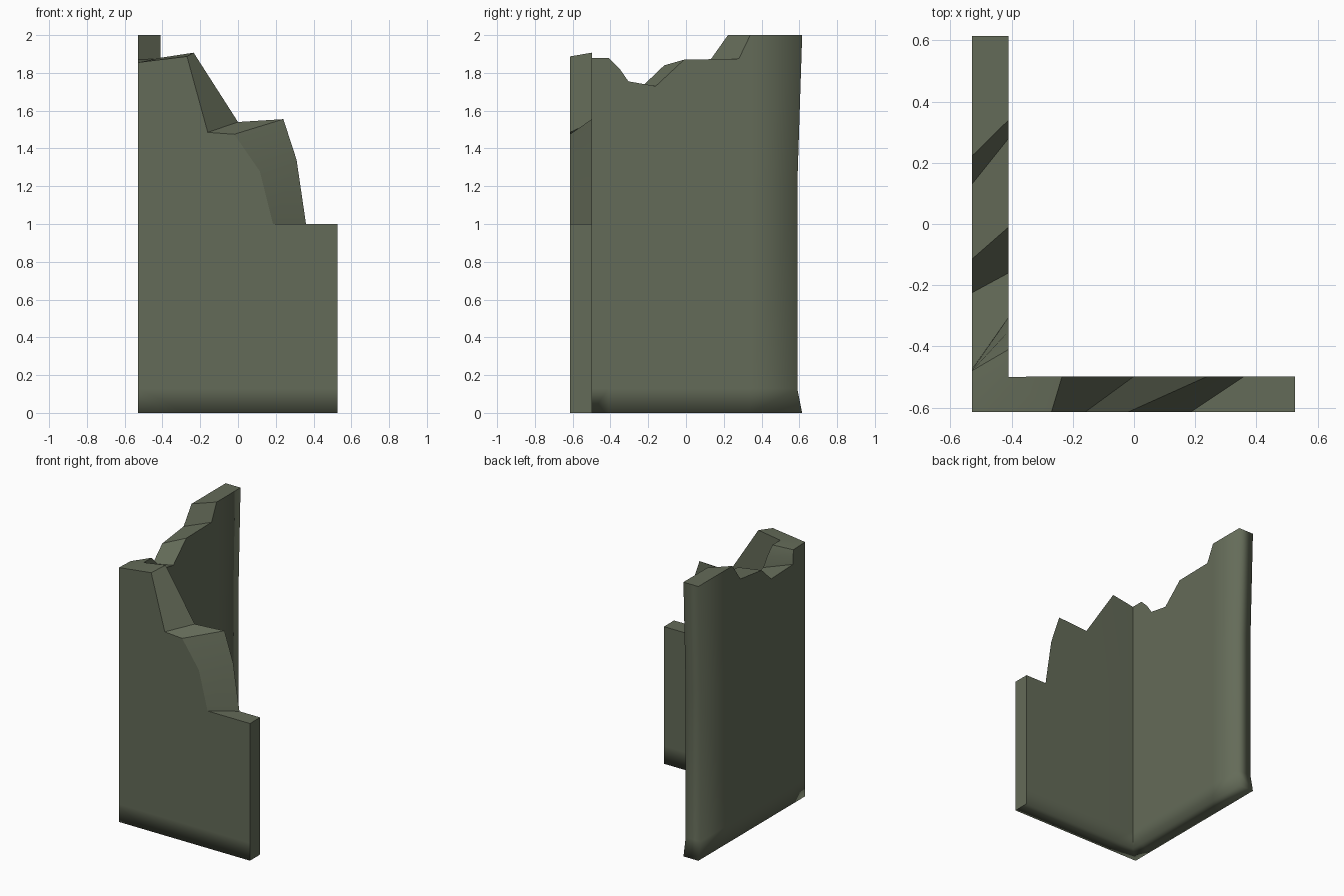
import bpy, bmesh, math

if "Cube" in bpy.data.objects:
    bpy.data.objects.remove(bpy.data.objects["Cube"])

# Broken top edge of the walls: (outer x, outer z, inner x, inner z) along the front
front = [(0.527, 1.0, 0.527, 1.0), (0.185, 1.0, 0.36, 1.0),
         (0.115, 1.28, 0.31, 1.34), (-0.02, 1.475, 0.24, 1.555),
         (-0.16, 1.485, 0.0, 1.54), (-0.27, 1.887, -0.235, 1.907)]
# (outer y, outer z, inner y, inner z) along the left side, starting at the corner
side = [(-0.615, 1.855, -0.50, 1.88), (-0.48, 1.85, -0.41, 1.88),
        (-0.478, 1.80, -0.35, 1.82), (-0.475, 1.745, -0.305, 1.755),
        (-0.225, 1.735, -0.16, 1.73), (-0.115, 1.84, -0.01, 1.87),
        (0.13, 1.87, 0.28, 1.875), (0.222, 2.0, 0.34, 2.0),
        (0.615, 2.0, 0.615, 2.0)]

stations = [((a, -0.615, az), (b, -0.498, bz)) for a, az, b, bz in front]
stations += [((-0.53, a, az), (-0.41, b, bz)) for a, az, b, bz in side]

bm = bmesh.new()


def column(point, last):
    """Vertical run of vertices from the floor to the broken edge."""
    x, y, top = point
    heights = [0.0, 0.13, min(1.2, top - 0.1), top]
    verts = []
    for i, z in enumerate(heights):
        # the free back end is worn in slightly between floor and top
        dent = 0.026 if last and i in (1, 2) else 0.0
        verts.append(bm.verts.new((x, y - dent, z)))
    return verts


cols = [[column(p, i == len(stations) - 1) for p in st]
        for i, st in enumerate(stations)]

# Outer and inner skins, broken top and floor
for (o0, i0), (o1, i1) in zip(cols, cols[1:]):
    for r in range(3):
        bm.faces.new((o0[r], o1[r], o1[r + 1], o0[r + 1]))
        bm.faces.new((i0[r], i0[r + 1], i1[r + 1], i1[r]))
    bm.faces.new((o0[3], o1[3], i1[3], i0[3]))
    bm.faces.new((o0[0], i0[0], i1[0], o1[0]))
# Wall ends
for o, i in (cols[0], cols[-1]):
    for r in range(3):
        bm.faces.new((o[r], o[r + 1], i[r + 1], i[r]))

bmesh.ops.recalc_face_normals(bm, faces=bm.faces[:])

# Soft floor edge and soft back end, crisp edges elsewhere
for f in bm.faces:
    f.smooth = True
for e in bm.edges:
    a, b = (v.co for v in e.verts)
    floor_edge = max(a.z, b.z) < 0.01 and min(a.x, b.x) < 0.52
    back_edge = min(a.y, b.y) > 0.58 and abs(a.z - b.z) > 0.05
    e.smooth = floor_edge or back_edge or e.calc_face_angle(0) < math.radians(25)

mesh = bpy.data.meshes.new("broken_corner_wall")
bm.to_mesh(mesh)
bm.free()
wall = bpy.data.objects.new("broken_corner_wall", mesh)
bpy.context.collection.objects.link(wall)

mat = bpy.data.materials.new("olive_grey_stone")
mat.diffuse_color = (0.127, 0.147, 0.098, 1.0)
mat.use_nodes = True
mat.node_tree.nodes["Principled BSDF"].inputs["Base Color"].default_value = mat.diffuse_color
mesh.materials.append(mat)
